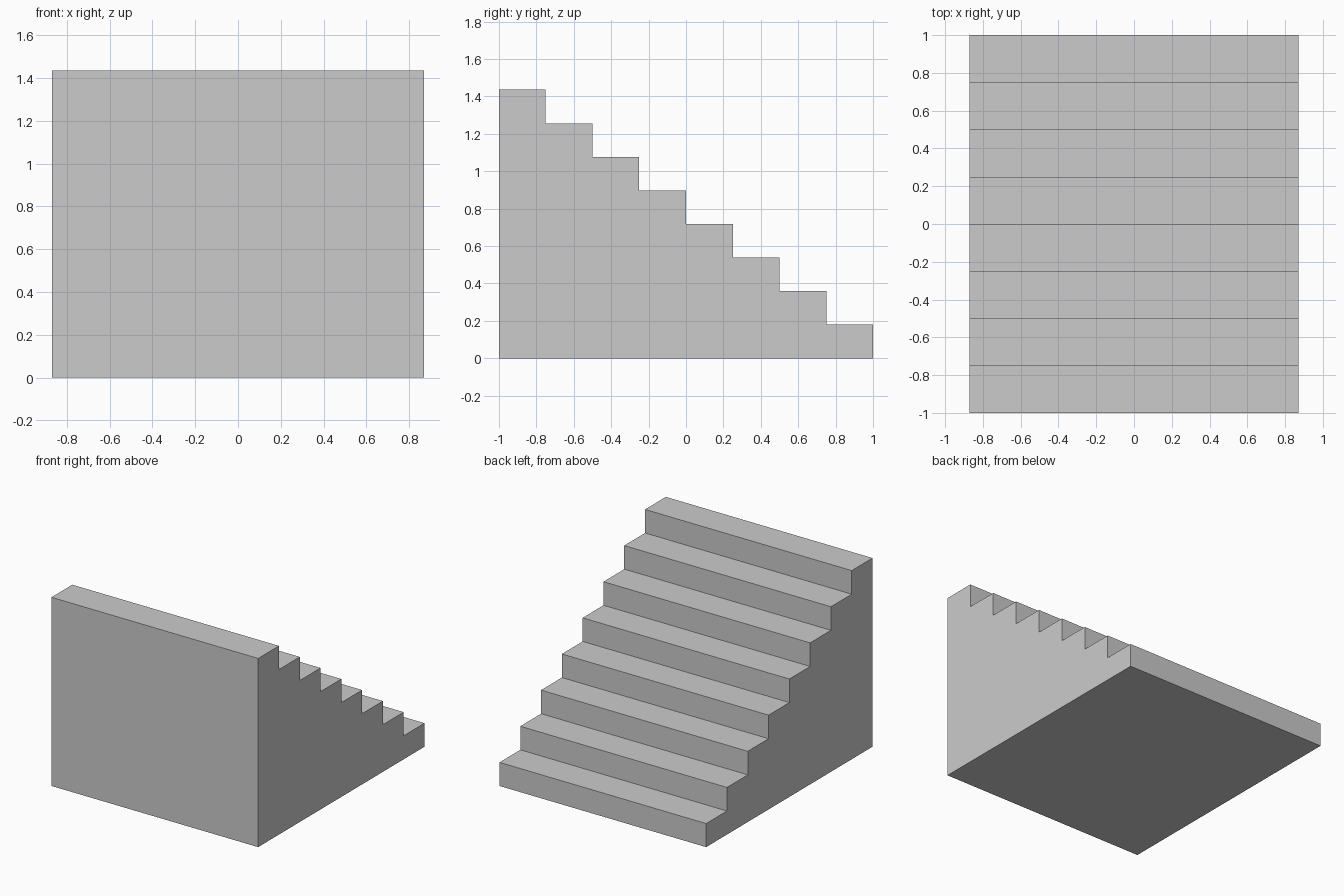
import bpy, bmesh

if "Cube" in bpy.data.objects:
    bpy.data.objects.remove(bpy.data.objects["Cube"])

STEPS = 8
HALF_W = 0.87
RUN = 2.0 / STEPS
RISE = 1.436 / STEPS


def finish(bm, name):
    bmesh.ops.recalc_face_normals(bm, faces=bm.faces)
    mesh = bpy.data.meshes.new(name)
    bm.to_mesh(mesh)
    bm.free()
    obj = bpy.data.objects.new(name, mesh)
    bpy.context.collection.objects.link(obj)
    return obj


# Solid staircase: stepped side profile, descending towards +y, extruded in x
profile = [(1, 0), (-1, 0)]
for i in range(STEPS):
    z = RISE * (STEPS - i)
    profile += [(-1 + RUN * i, z), (-1 + RUN * (i + 1), z)]

bm = bmesh.new()
side = bm.faces.new([bm.verts.new((-HALF_W, y, z)) for y, z in profile])
ext = bmesh.ops.extrude_face_region(bm, geom=[side], use_keep_orig=True)
moved = [g for g in ext["geom"] if isinstance(g, bmesh.types.BMVert)]
bmesh.ops.translate(bm, verts=moved, vec=(2 * HALF_W, 0, 0))
finish(bm, "staircase")

# Flush panel low on the right of the front wall, two risers tall
bm = bmesh.new()
corners = [(0.655, RISE), (HALF_W, RISE), (HALF_W, 3 * RISE), (0.655, 3 * RISE)]
panel = bm.faces.new([bm.verts.new((x, -1.0005, z)) for x, z in corners])
panel.normal_update()
mesh = bpy.data.meshes.new("front_panel")
bm.to_mesh(mesh)
bm.free()
bpy.context.collection.objects.link(bpy.data.objects.new("front_panel", mesh))
